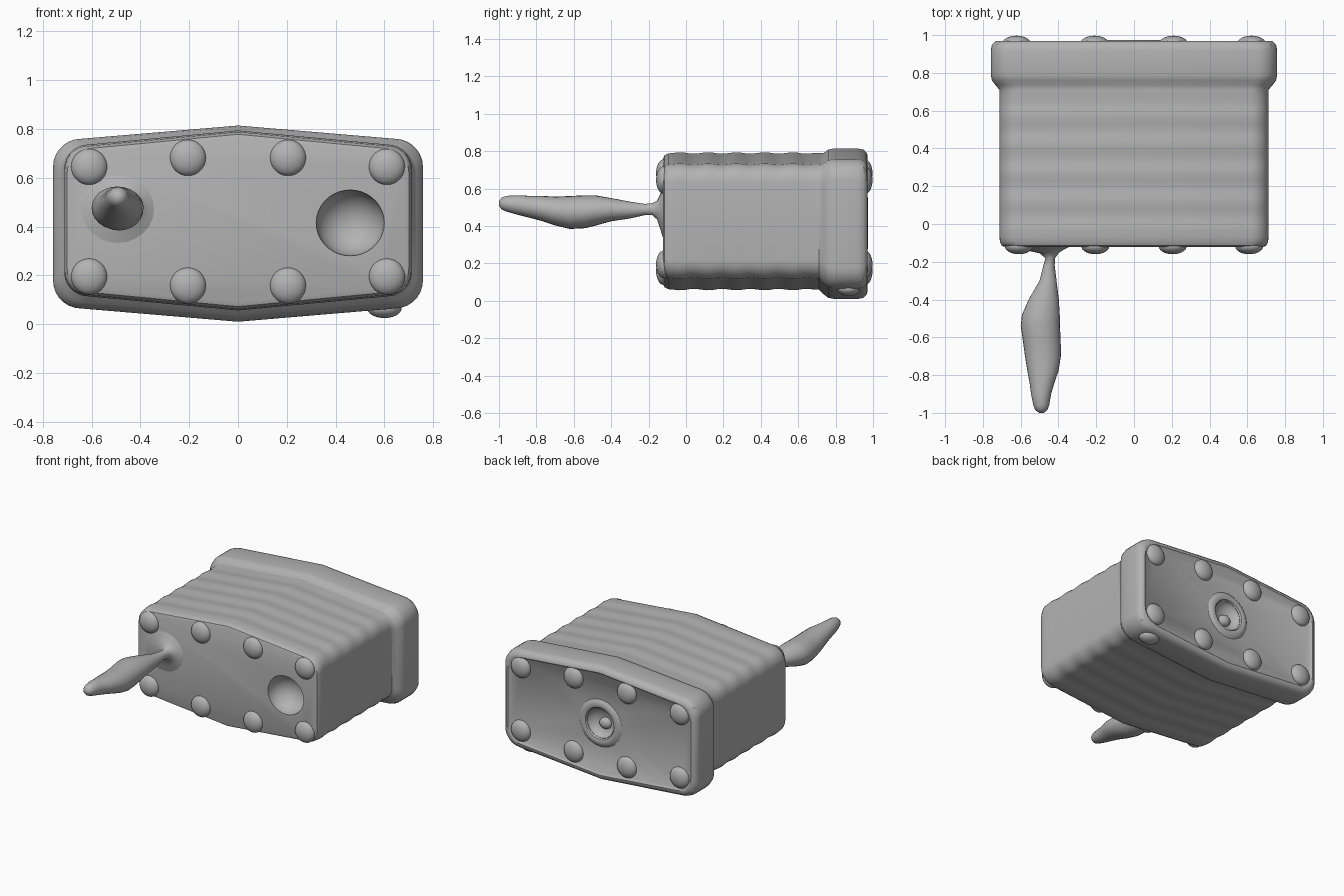
import bpy, bmesh, math
from mathutils import Vector

cube = bpy.data.objects.get("Cube")
if cube:
    bpy.data.objects.remove(cube, do_unlink=True)

grey = bpy.data.materials.new("plain grey")
grey.use_nodes = True
grey.diffuse_color = (0.45, 0.45, 0.45, 1)
grey.node_tree.nodes["Principled BSDF"].inputs["Base Color"].default_value = (0.45, 0.45, 0.45, 1)


def finish(bm, name, smooth=40):
    bmesh.ops.recalc_face_normals(bm, faces=bm.faces)
    me = bpy.data.meshes.new(name)
    bm.to_mesh(me)
    bm.free()
    ob = bpy.data.objects.new(name, me)
    bpy.context.collection.objects.link(ob)
    me.materials.append(grey)
    shade(ob, smooth)
    return ob


def shade(ob, angle):
    bpy.ops.object.select_all(action='DESELECT')
    ob.select_set(True)
    bpy.context.view_layer.objects.active = ob
    bpy.ops.object.shade_smooth_by_angle(angle=math.radians(angle))


def loft(name, rings, smooth=40):
    """Bridge a list of equal closed rings and cap both ends."""
    bm = bmesh.new()
    rows = [[bm.verts.new(p) for p in ring] for ring in rings]
    n = len(rows[0])
    for a, b in zip(rows, rows[1:]):
        for i in range(n):
            j = (i + 1) % n
            bm.faces.new((a[i], a[j], b[j], b[i]))
    bm.faces.new(rows[0])
    bm.faces.new(rows[-1])
    return finish(bm, name, smooth)


def ellipsoid(name, centre, size):
    bm = bmesh.new()
    bmesh.ops.create_uvsphere(bm, u_segments=28, v_segments=18, radius=1)
    bmesh.ops.scale(bm, vec=size, verts=bm.verts)
    bmesh.ops.translate(bm, vec=centre, verts=bm.verts)
    return finish(bm, name)


def case_ring(y, hw, hc, he, r, zc):
    """Rounded box outline whose top and bottom peak at the middle."""
    cz = he - r + (hc - he) * r / hw
    arc = [(hw - r + r * math.sin(t), cz + r * math.cos(t))
           for t in (math.pi / 2 * k / 7 for k in range(8))]
    right = [(0, hc)] + arc + [(x, -z) for x, z in reversed(arc)]
    left = [(0, -hc)] + [(-x, -z) for x, z in arc] + [(-x, z) for x, z in reversed(arc)]
    return [(x, y, zc + z) for x, z in right + left]


def body(y, d=0, ripple=0):
    return case_ring(y, 0.712 - d, 0.365 - d + ripple, 0.298 - d + ripple, 0.10, 0.425)


def lid(y, d=0):
    return case_ring(y, 0.758 - d, 0.402 - d, 0.338 - d, 0.115, 0.412)


# Case: rippled body, stepped lid, slightly recessed back panel
rings = [body(-0.122, 0.03), body(-0.115, 0.012), body(-0.095, 0.002)]
rings += [body(-0.07 + 0.03 * k, 0, 0.004 * math.sin(1.25 * k)) for k in range(26)]
rings += [body(0.71), lid(0.735, 0.025), lid(0.76, 0.006), lid(0.79), lid(0.92),
          lid(0.95, 0.006), lid(0.968, 0.025), lid(0.97, 0.04), lid(0.957, 0.055)]
case = loft("case", rings)

# Hollows cut into the front panel and the back panel
for centre, size in [((0.46, -0.125, 0.415), (0.14, 0.13, 0.135)),
                     ((0, 0.962, 0.415), (0.105, 0.06, 0.105))]:
    cutter = ellipsoid("hollow_cutter", centre, size)
    mod = case.modifiers.new("hollow", 'BOOLEAN')
    mod.operation, mod.solver, mod.object = 'DIFFERENCE', 'EXACT', cutter
    bpy.context.view_layer.objects.active = case
    bpy.ops.object.modifier_apply(modifier=mod.name)
    bpy.data.objects.remove(cutter, do_unlink=True)
shade(case, 40)

# Raised ring and worn nub in the back panel
bm = bmesh.new()
profile = [(0.10, 0.945), (0.112, 0.968), (0.13, 0.974), (0.152, 0.968), (0.175, 0.95)]
rows = [[bm.verts.new((r * math.cos(a), y, 0.415 + r * math.sin(a))) for r, y in profile]
        for a in (2 * math.pi * k / 40 for k in range(40))]
for k in range(40):
    a, b = rows[k], rows[(k + 1) % 40]
    for i in range(len(profile)):
        j = (i + 1) % len(profile)
        bm.faces.new((a[i], a[j], b[j], b[i]))
finish(bm, "back_ring")
ellipsoid("back_nub", (-0.01, 0.91, 0.40), (0.045, 0.035, 0.04))

# Domed rivets, four across and two high on each end
for side, y, h, sx in (("front", -0.118, 0.042, 1.0), ("back", 0.957, 0.04, 1.02)):
    for x, dz in ((-0.61, 0.225), (-0.205, 0.262), (0.205, 0.262), (0.61, 0.225)):
        for z in (0.42 + dz, 0.42 - dz):
            ellipsoid(side + "_rivet", (x * sx, y, z), (0.074, h, 0.074))

# Small lump beneath the lid corner
ellipsoid("lid_lump", (0.60, 0.87, 0.065), (0.07, 0.06, 0.04))

# Handle: y, x centre, z centre, x radius, z radius
stations = [(-0.115, -0.50, 0.47, 0.17, 0.16), (-0.135, -0.48, 0.475, 0.11, 0.10),
            (-0.155, -0.45, 0.485, 0.05, 0.05), (-0.18, -0.443, 0.49, 0.026, 0.032),
            (-0.22, -0.45, 0.488, 0.03, 0.03), (-0.30, -0.455, 0.485, 0.045, 0.045),
            (-0.40, -0.478, 0.487, 0.08, 0.062), (-0.48, -0.493, 0.483, 0.10, 0.08),
            (-0.54, -0.496, 0.476, 0.104, 0.088), (-0.62, -0.488, 0.472, 0.10, 0.088),
            (-0.70, -0.482, 0.48, 0.095, 0.077), (-0.78, -0.482, 0.495, 0.082, 0.066),
            (-0.84, -0.487, 0.503, 0.066, 0.058), (-0.90, -0.492, 0.512, 0.053, 0.052),
            (-0.96, -0.491, 0.519, 0.042, 0.042), (-0.985, -0.491, 0.52, 0.032, 0.032),
            (-1.0, -0.49, 0.52, 0.012, 0.012)]
loft("handle", [[(x + rx * math.cos(a), y, z + rz * math.sin(a))
                 for a in (2 * math.pi * k / 24 for k in range(24))]
                for y, x, z, rx, rz in stations], 60)
